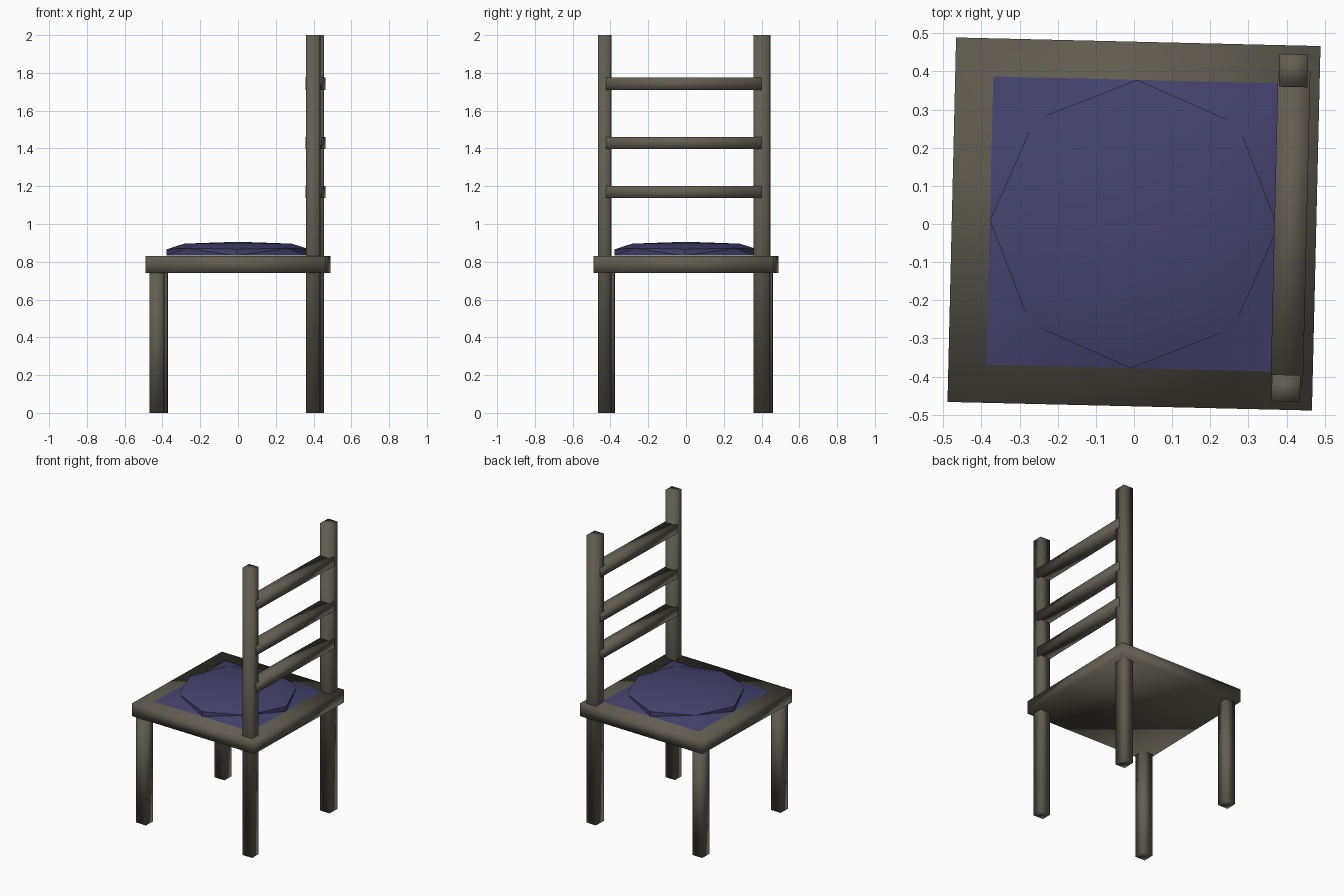
import bpy, bmesh, math
from mathutils import Matrix

if "Cube" in bpy.data.objects:
    bpy.data.objects.remove(bpy.data.objects["Cube"])

TURN = Matrix.Rotation(math.radians(-1.35), 4, 'Z')   # chair stands slightly turned


def material(name, rgb):
    m = bpy.data.materials.new(name)
    m.diffuse_color = (*rgb, 1)
    m.use_nodes = True
    m.node_tree.nodes["Principled BSDF"].inputs["Base Color"].default_value = m.diffuse_color
    return m


WOOD = material("wood", (0.12, 0.11, 0.085))
FABRIC = material("fabric", (0.06, 0.055, 0.155))


def finish(name, bm, mat):
    bmesh.ops.recalc_face_normals(bm, faces=bm.faces)
    bm.transform(TURN)
    me = bpy.data.meshes.new(name)
    bm.to_mesh(me)
    bm.free()
    me.materials.append(mat)
    ob = bpy.data.objects.new(name, me)
    bpy.context.collection.objects.link(ob)
    for p in me.polygons:
        p.use_smooth = True
    return ob


def box(name, x, y, z):
    """Box from (min, max) ranges on each axis."""
    bm = bmesh.new()
    size = [r[1] - r[0] for r in (x, y, z)]
    mid = [(r[0] + r[1]) / 2 for r in (x, y, z)]
    bmesh.ops.create_cube(bm, size=1, matrix=Matrix.Translation(mid) @ Matrix.Diagonal((*size, 1)))
    return finish(name, bm, WOOD)


# Seat frame
box("seat", (-0.478, 0.478), (-0.478, 0.478), (0.74, 0.83))

# Front legs and full-height back posts
box("front_leg_right", (-0.457, -0.381), (-0.463, -0.387), (0, 0.76))
box("front_leg_left", (-0.457, -0.381), (0.373, 0.449), (0, 0.76))
box("back_post_right", (0.371, 0.446), (-0.456, -0.386), (0, 2))
box("back_post_left", (0.371, 0.446), (0.369, 0.455), (0, 2))

# Ladder-back rails
for i, (lo, hi) in enumerate([(1.137, 1.2), (1.398, 1.46), (1.71, 1.775)]):
    box(f"back_rail_{i + 1}", (0.368, 0.453), (-0.412, 0.41), (lo, hi))

# Cushion: octagonal dome with four corner flaps dropping to the seat
R = 0.378
bm = bmesh.new()


def ring(r, z_mid, z_diag):
    return [bm.verts.new((r * math.cos(k * math.pi / 4), r * math.sin(k * math.pi / 4),
                          z_diag if k % 2 else z_mid)) for k in range(8)]


rim = ring(R, 0.866, 0.872)
crown = ring(0.285, 0.896, 0.897)
base = [bm.verts.new((R * round(math.cos(k * math.pi / 4)), R * round(math.sin(k * math.pi / 4)), 0.832))
        for k in range(8)]
peak = bm.verts.new((0, 0, 0.906))
for k in range(8):
    n = (k + 1) % 8
    bm.faces.new((crown[k], crown[n], peak))
    bm.faces.new((rim[k], rim[n], crown[n], crown[k]))
    mid, diag = (n, k) if k % 2 else (k, n)
    bm.faces.new((base[mid], rim[diag], rim[mid]))
    bm.faces.new((base[mid], base[diag], rim[diag]))
bm.faces.new(base)
cushion = finish("seat_cushion", bm, FABRIC)
bpy.context.view_layer.objects.active = cushion
cushion.select_set(True)
bpy.ops.object.shade_smooth_by_angle(angle=math.radians(30))
